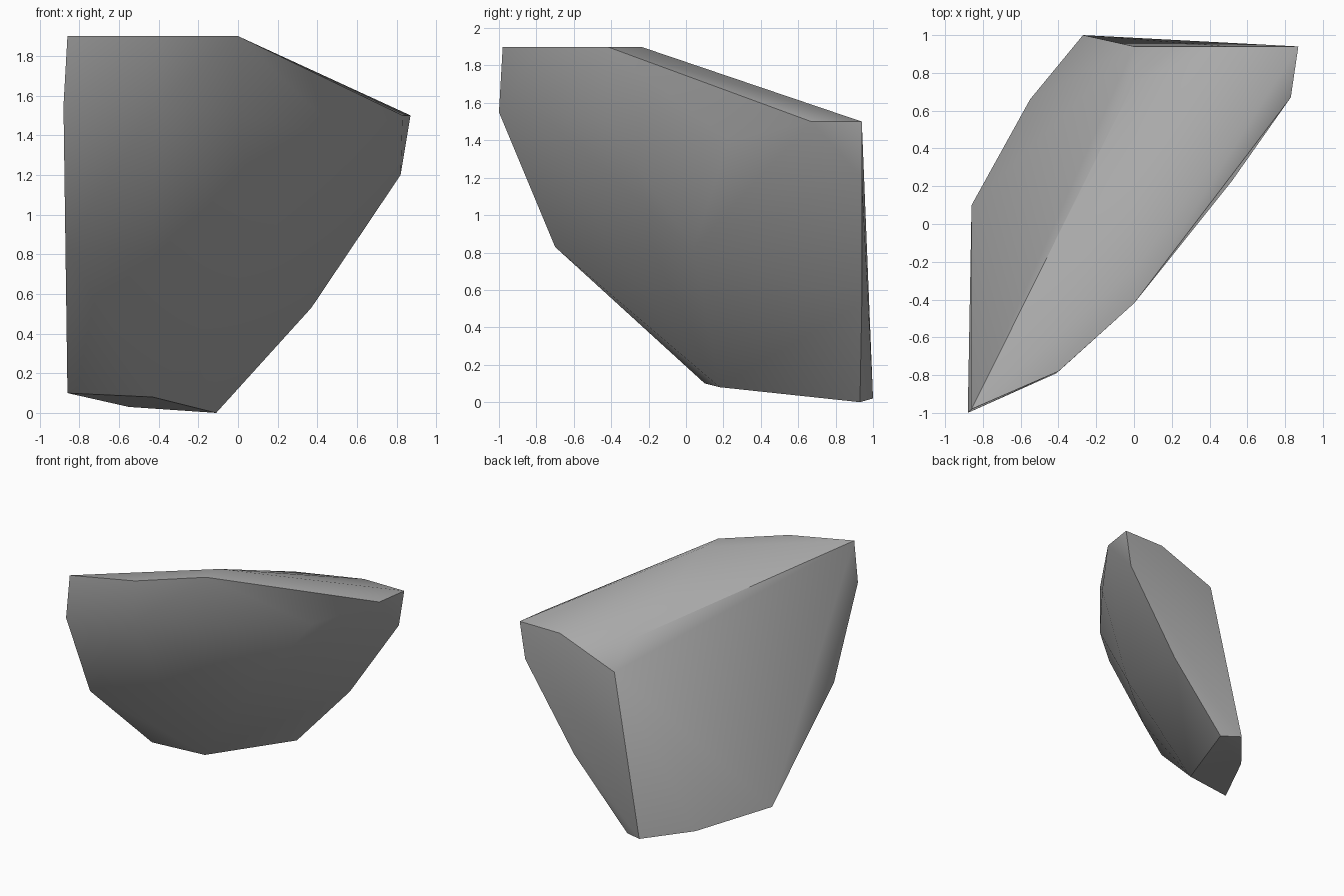
import bpy, bmesh, math

cube = bpy.data.objects.get("Cube")
if cube:
    bpy.data.objects.remove(cube, do_unlink=True)

# Stone colour
stone = bpy.data.materials.new("grey_stone")
stone.use_nodes = True
grey = (0.4, 0.4, 0.4, 1)
stone.diffuse_color = grey
bsdf = next(n for n in stone.node_tree.nodes if n.type == "BSDF_PRINCIPLED")
bsdf.inputs["Base Color"].default_value = grey
bsdf.inputs["Roughness"].default_value = 0.9

# Corners of the rock, grouped by region
upper_rim = [(-.86, -.98, 1.9), (-.4, -.78, 1.9), (0, -.42, 1.9), (0, -.24, 1.9),
             (.83, .67, 1.5), (.87, .94, 1.5)]
back_notch = [(.5, .94, 1.5), (0, .75, 1.5), (0, .94, 1.31)]
front_bulge = [(-.88, -1, 1.55), (-.41, -.79, 1.55), (0, -.42, 1.5), (.52, .23, 1.4),
               (-.87, -.7, .83), (-.43, -.4, .82), (.1, .04, .82)]
right_edge = [(.82, .94, 1.2), (.37, .94, .53)]
base = [(-.86, .1, .1), (-.43, .18, .08), (-.55, .66, .03), (-.27, 1, .02), (-.11, .93, 0)]

# Wrap the corners in a faceted shell
bm = bmesh.new()
for p in upper_rim + back_notch + front_bulge + right_edge + base:
    bm.verts.new(p)
bmesh.ops.convex_hull(bm, input=bm.verts[:])
loose = [v for v in bm.verts if not v.link_faces]
bmesh.ops.delete(bm, geom=loose, context="VERTS")
bmesh.ops.recalc_face_normals(bm, faces=bm.faces[:])
mesh = bpy.data.meshes.new("rock")
bm.to_mesh(mesh)
bm.free()

rock = bpy.data.objects.new("rock", mesh)
bpy.context.collection.objects.link(rock)
mesh.materials.append(stone)

# Soft facets, crisp ridges
bpy.ops.object.select_all(action="DESELECT")
rock.select_set(True)
bpy.context.view_layer.objects.active = rock
bpy.ops.object.shade_smooth_by_angle(angle=math.radians(35))
